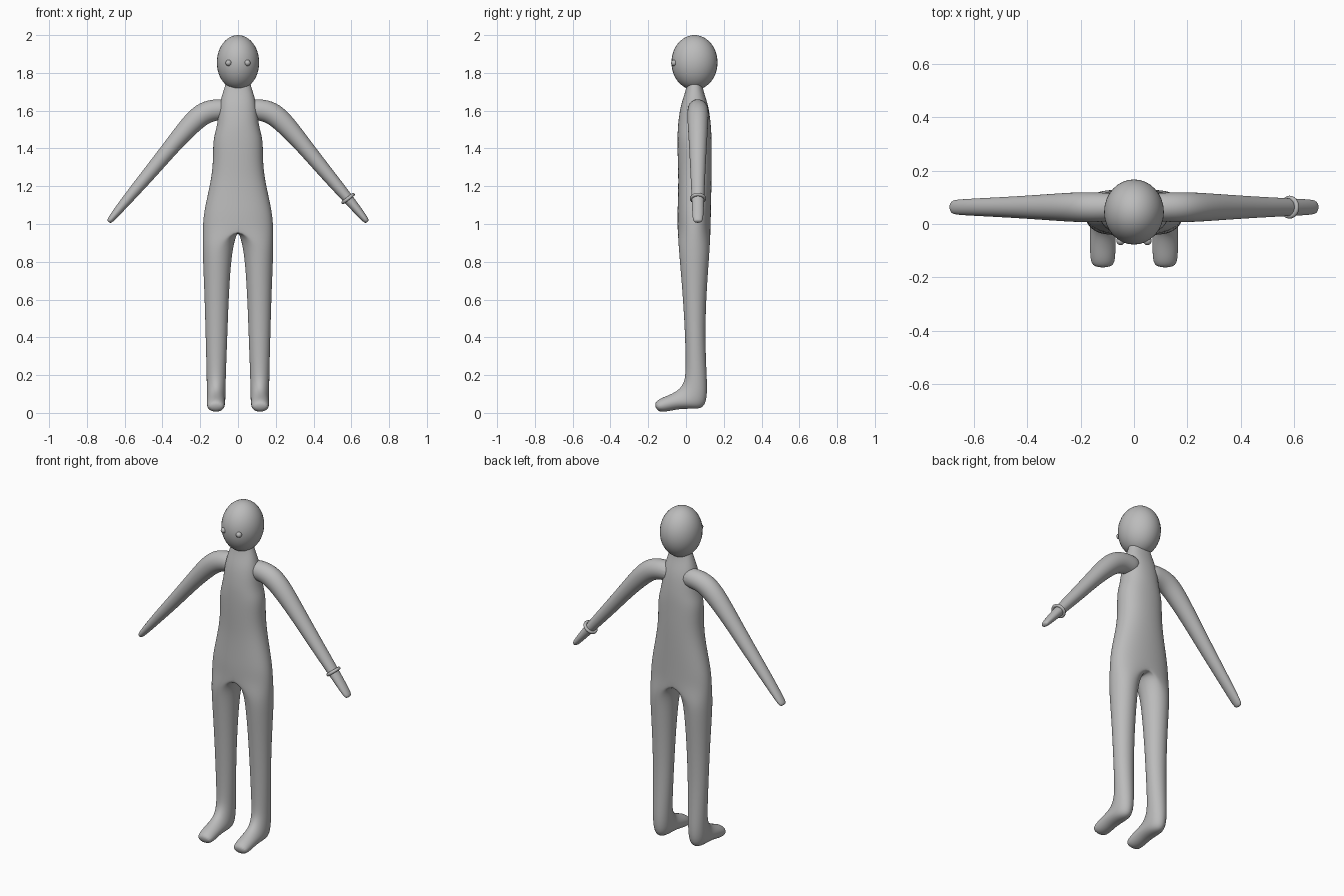
import bpy, bmesh
from math import sin, cos, pi, copysign
from mathutils import Vector

cube = bpy.data.objects.get("Cube")
if cube:
    bpy.data.objects.remove(cube)

grey = bpy.data.materials.new("plain grey")
grey.use_nodes = True
grey.diffuse_color = (0.5, 0.5, 0.5, 1)
grey.node_tree.nodes["Principled BSDF"].inputs["Base Color"].default_value = (0.5, 0.5, 0.5, 1)

SIDES = 16
HALF = SIDES // 2
GROW = 1.025  # makes up for subdivision shrinkage


def finish(bm, name, mirror=False, merge=False, levels=2):
    bmesh.ops.recalc_face_normals(bm, faces=bm.faces)
    for f in bm.faces:
        f.smooth = True
    mesh = bpy.data.meshes.new(name)
    bm.to_mesh(mesh)
    bm.free()
    mesh.materials.append(grey)
    obj = bpy.data.objects.new(name, mesh)
    bpy.context.collection.objects.link(obj)
    if mirror:
        mod = obj.modifiers.new("mirror", "MIRROR")
        mod.use_mirror_merge = merge
        mod.use_clip = merge
    if levels:
        mod = obj.modifiers.new("subdivision", "SUBSURF")
        mod.levels = mod.render_levels = levels
    return obj


def bridge(bm, a, b, closed=True):
    n = len(a)
    for i in range(n if closed else n - 1):
        j = (i + 1) % n
        bm.faces.new((a[i], a[j], b[j], b[i]))


def power(v, e):
    return copysign(abs(v) ** e, v)


def ring_points(xc, w, front, back, count, e=1.0):
    """Ring from the front point, round the outside, to the back point."""
    f, b = Vector((0, *front)), Vector((0, *back))
    mid, arm = (f + b) / 2, (f - b) / 2
    return [mid + arm * power(cos(2 * pi * i / SIDES), e) * GROW
            + Vector((xc + power(sin(2 * pi * i / SIDES), e) * w * GROW, 0, 0))
            for i in range(count)]


# Body: half torso that splits into a closed leg and foot, then mirrored
torso = [  # height, half width, front y, back y
    (1.80, .050, .010, .080), (1.73, .068, .005, .085), (1.68, .085, -.010, .100),
    (1.62, .100, -.030, .120), (1.53, .108, -.042, .131), (1.48, .122, -.044, .134),
    (1.43, .132, -.045, .135), (1.33, .131, -.043, .136), (1.24, .141, -.040, .135),
    (1.14, .163, -.042, .133), (1.05, .181, -.045, .131), (0.98, .186, -.044, .130)]
leg = [  # inner x, outer x, front (y, z), back (y, z)
    (.022, .187, (-.040, .90), (.127, .90)), (.038, .185, (-.032, .80), (.120, .80)),
    (.050, .176, (-.015, .60), (.106, .60)), (.057, .171, (-.004, .40), (.101, .40)),
    (.064, .166, (.000, .22), (.108, .22)), (.066, .165, (-.008, .165), (.114, .10)),
    (.067, .165, (-.033, .125), (.098, .022)), (.068, .165, (-.07, .103), (.03, .022)),
    (.069, .165, (-.105, .088), (-.04, .022)), (.070, .164, (-.145, .072), (-.11, .004)),
    (.078, .156, (-.168, .050), (-.155, .008))]

bm = bmesh.new()
prev = None
for z, w, yf, yb in torso:
    pts = ring_points(0, w, (yf, z), (yb, z), HALF + 1, 0.88)
    for p in (pts[0], pts[-1]):
        p.x = 0
    ring = [bm.verts.new(p) for p in pts]
    if prev:
        bridge(bm, prev, ring, closed=False)
    else:
        bm.faces.new(ring)
    prev = ring
# crotch line joins back to front between the legs
z, w, yf, yb = torso[-1]
for i in range(1, HALF):
    t = (1 - cos(pi * i / HALF)) / 2
    prev.append(bm.verts.new((0, yb + (yf - yb) * t, z - .01 * sin(pi * t))))
for xin, xout, front, back in leg:
    ring = [bm.verts.new(p) for p in
            ring_points((xin + xout) / 2, (xout - xin) / 2, front, back, SIDES)]
    bridge(bm, prev, ring)
    prev = ring
bm.faces.new(prev)
# drop the hidden face on the mirror plane, if any
flat = [f for f in bm.faces if all(abs(v.co.x) < 1e-5 for v in f.verts)]
bmesh.ops.delete(bm, geom=flat, context="FACES_ONLY")
finish(bm, "body", mirror=True, merge=True)

# Arms: rings across a bent path, mirrored
ARM_Y = .063
arm = [  # x, z, radius across, radius in depth
    (.03, 1.605, .052, .050), (.11, 1.607, .057, .054), (.175, 1.592, .060, .056),
    (.235, 1.545, .057, .055), (.33, 1.437, .045, .048), (.45, 1.29, .038, .040),
    (.565, 1.155, .030, .034), (.64, 1.065, .022, .030), (.675, 1.022, .017, .027),
    (.685, 1.01, .011, .018)]
bm = bmesh.new()
prev = None
for k, (x, z, r, d) in enumerate(arm):
    a, b = arm[max(k - 1, 0)], arm[min(k + 1, len(arm) - 1)]
    along = Vector((b[0] - a[0], 0, b[1] - a[1])).normalized()
    across = Vector((-along.z, 0, along.x))
    ring = [bm.verts.new(Vector((x, ARM_Y, z)) + across * r * GROW * cos(2 * pi * i / SIDES)
                         + Vector((0, d * GROW * sin(2 * pi * i / SIDES), 0)))
            for i in range(SIDES)]
    if prev:
        bridge(bm, prev, ring)
    else:
        bm.faces.new(ring)
    prev = ring
bm.faces.new(prev)
finish(bm, "arms", mirror=True)


def ball(name, centre, radii, mirror=False):
    bm = bmesh.new()
    bmesh.ops.create_uvsphere(bm, u_segments=32, v_segments=24, radius=1)
    for v in bm.verts:
        v.co = Vector(centre) + Vector(c * r for c, r in zip(v.co, radii))
    return finish(bm, name, mirror, levels=0)


# Head and eyes
ball("head", (0, .045, 1.855), (.112, .122, .145))
ball("eyes", (.05, -.063, 1.853), (.016, .016, .016), mirror=True)

# Bracelet on the left wrist
bpy.ops.mesh.primitive_torus_add(major_radius=.034, minor_radius=.009,
                                 major_segments=32, minor_segments=12,
                                 location=(.583, ARM_Y, 1.135))
bracelet = bpy.context.object
bracelet.name = "bracelet"
bracelet.rotation_mode = "QUATERNION"
bracelet.rotation_quaternion = Vector((.62, 0, -.78)).to_track_quat("Z", "Y")
bracelet.data.materials.append(grey)
bpy.ops.object.shade_smooth()
